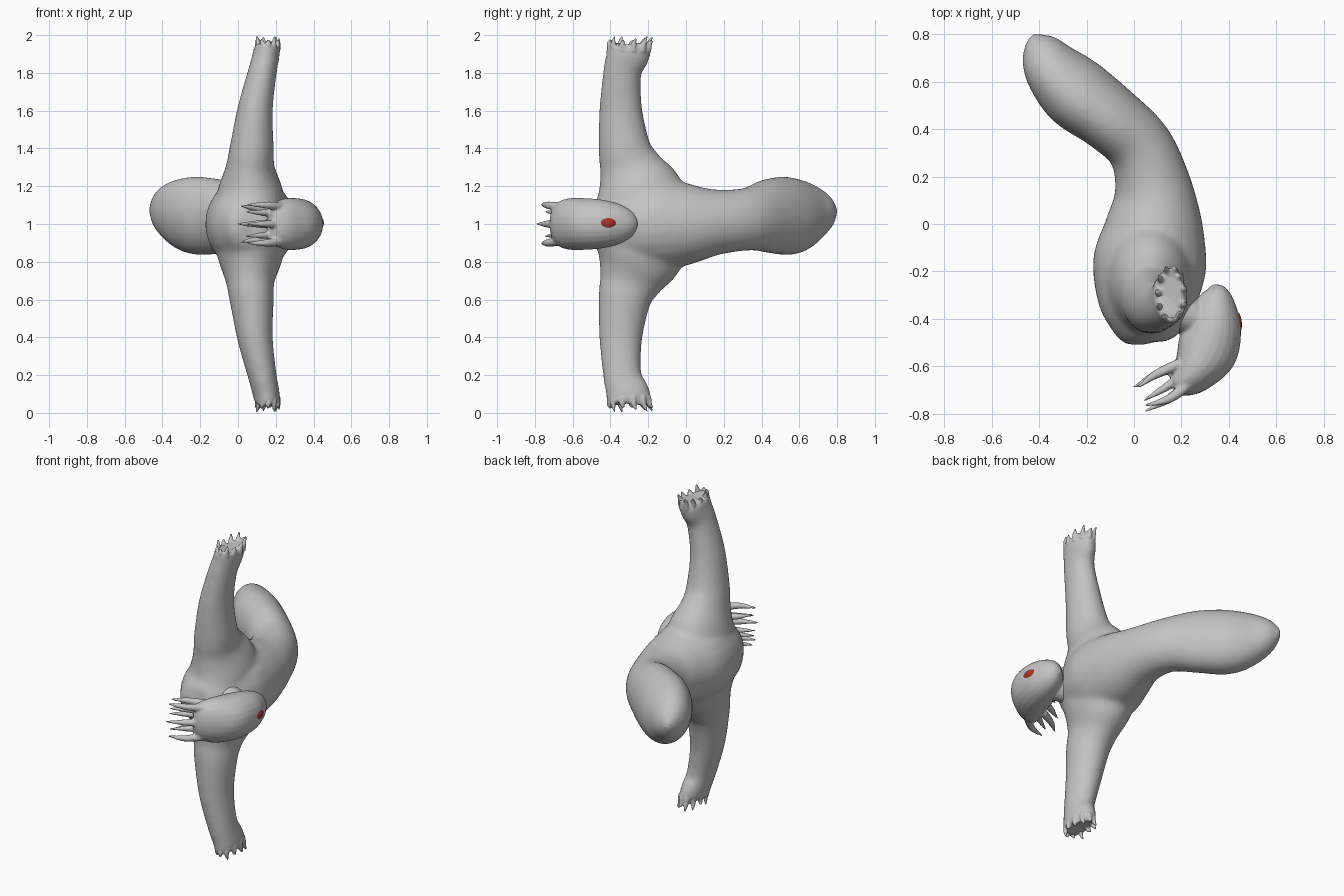
import bpy, bmesh, math
from mathutils import Vector, Matrix

cube = bpy.data.objects.get("Cube")
if cube:
    bpy.data.objects.remove(cube, do_unlink=True)


def material(name, rgb):
    m = bpy.data.materials.new(name)
    m.use_nodes = True
    m.diffuse_color = (*rgb, 1)
    m.node_tree.nodes["Principled BSDF"].inputs["Base Color"].default_value = (*rgb, 1)
    return m


GREY = material("skin grey", (0.55, 0.55, 0.55))
RED = material("eye red", (0.40, 0.035, 0.02))


def spline(points, steps):
    """Catmull-Rom through vectors of position plus radii."""
    p = [Vector(q) for q in points]
    p = [2 * p[0] - p[1]] + p + [2 * p[-1] - p[-2]]
    out = []
    for i in range(1, len(p) - 2):
        a, b, c, d = p[i - 1:i + 3]
        for k in range(steps):
            t = k / steps
            out.append(0.5 * (2 * b + (c - a) * t + (2 * a - 5 * b + 4 * c - d) * t ** 2
                              + (3 * b - a - 3 * c + d) * t ** 3))
    return out + [p[-2]]


def loft(bm, stations, ref, steps=6, sides=24, roll=0.0):
    """Elliptical tube; stations are x, y, z, side radius, radius along ref."""
    pts = spline(stations, steps)
    pos = [Vector(p[:3]) for p in pts]
    rings = []
    for i, p in enumerate(pts):
        t = (pos[min(i + 1, len(pos) - 1)] - pos[max(i - 1, 0)]).normalized()
        side = t.cross(Vector(ref)).normalized()
        up = side.cross(t)
        turn = Matrix.Rotation(roll * i / len(pts), 3, t)
        side, up = turn @ side, turn @ up
        ring = []
        for k in range(sides):
            a = math.tau * k / sides
            ring.append(bm.verts.new(pos[i] + side * math.cos(a) * max(p[3], 0.002)
                                     + up * math.sin(a) * max(p[4], 0.002)))
        rings.append(ring)
    for r, q in zip(rings, rings[1:]):
        for k in range(sides):
            n = (k + 1) % sides
            bm.faces.new((r[k], r[n], q[n], q[k]))
    bm.faces.new(rings[0][::-1])
    bm.faces.new(rings[-1])


def finish(bm, name, mat, voxel=0.0, smooth=0):
    bmesh.ops.recalc_face_normals(bm, faces=bm.faces)
    mesh = bpy.data.meshes.new(name)
    bm.to_mesh(mesh)
    bm.free()
    mesh.materials.append(mat)
    for f in mesh.polygons:
        f.use_smooth = True
    ob = bpy.data.objects.new(name, mesh)
    bpy.context.collection.objects.link(ob)
    if voxel:
        r = ob.modifiers.new("Merge", "REMESH")
        r.mode, r.voxel_size, r.use_smooth_shade = "VOXEL", voxel, True
        s = ob.modifiers.new("Soften", "SMOOTH")
        s.factor, s.iterations = 0.5, smooth
    return ob


def claw(bm, base, mid, tip, r):
    loft(bm, [(*base, r, r), (*mid, r * 0.75, r * 0.75), (*tip, r * 0.2, r * 0.2)],
         (0.3, 0.5, 0.8), 5, 10)


# Torso and broad tail, with both limbs blended in
bm = bmesh.new()
loft(bm, [(0.03, -0.51, 1, 0.02, 0.02), (0.03, -0.48, 1, 0.11, 0.12),
          (0.045, -0.38, 1, 0.19, 0.20), (0.065, -0.18, 1, 0.24, 0.25),
          (0.085, 0, 1, 0.207, 0.22), (0.08, 0.16, 1.01, 0.163, 0.175),
          (0.025, 0.325, 1.025, 0.14, 0.167), (-0.1, 0.445, 1.04, 0.142, 0.2),
          (-0.24, 0.55, 1.045, 0.152, 0.208), (-0.34, 0.65, 1.06, 0.125, 0.17),
          (-0.40, 0.745, 1.07, 0.08, 0.1), (-0.43, 0.80, 1.075, 0.01, 0.02)],
     (0, 0, 1), roll=-0.25)
for s in (1, -1):
    loft(bm, [(0.065, -0.22, 1, 0.20, 0.26), (0.065, -0.25, 1 + 0.17 * s, 0.175, 0.235),
              (0.065, -0.295, 1 + 0.3 * s, 0.13, 0.17), (0.073, -0.325, 1 + 0.4 * s, 0.118, 0.14),
              (0.09, -0.345, 1 + 0.6 * s, 0.095, 0.115), (0.128, -0.338, 1 + 0.8 * s, 0.077, 0.102),
              (0.148, -0.31, 1 + 0.89 * s, 0.072, 0.117), (0.155, -0.30, 1 + 0.945 * s, 0.07, 0.12)],
         (0, 1, 0))
finish(bm, "body_and_limbs", GREY, 0.012, 22)

# Clawed ends of the limbs
for s, side in ((1, "upper"), (-1, "lower")):
    bm = bmesh.new()
    loft(bm, [(0.137, -0.325, 1 + 0.84 * s, 0.06, 0.09), (0.148, -0.31, 1 + 0.89 * s, 0.068, 0.11),
              (0.157, -0.298, 1 + 0.935 * s, 0.064, 0.112), (0.157, -0.298, 1 + 0.95 * s, 0.04, 0.08)],
         (0, 1, 0))
    for k in range(11):
        a = math.tau * k / 11 + 0.2
        c, d = math.cos(a), math.sin(a)
        top = 0.985 + 0.013 * math.sin(k * 2.3)
        claw(bm, (0.157 + 0.05 * c, -0.298 + 0.098 * d, 1 + 0.915 * s),
             (0.157 + 0.056 * c, -0.298 + 0.108 * d, 1 + 0.955 * s),
             (0.155 + 0.064 * c, -0.285 + 0.114 * d, 1 + top * s), 0.019)
    finish(bm, side + "_claws", GREY, 0.006, 3)

# Head with a short neck and a fan of feelers
bm = bmesh.new()
loft(bm, [(0.335, -0.255, 1, 0.01, 0.01), (0.342, -0.285, 1, 0.055, 0.065),
          (0.343, -0.35, 1, 0.09, 0.105), (0.335, -0.44, 1, 0.118, 0.128),
          (0.305, -0.54, 1, 0.128, 0.137), (0.25, -0.625, 1, 0.095, 0.135),
          (0.19, -0.675, 1, 0.06, 0.11), (0.17, -0.69, 1, 0.03, 0.08)], (0, 0, 1))
loft(bm, [(0.1, -0.33, 1, 0.09, 0.12), (0.2, -0.37, 1, 0.09, 0.11),
          (0.31, -0.42, 1, 0.07, 0.09)], (0, 0, 1))
for s in (-1, 0, 1):
    claw(bm, (0.24, -0.665, 1 + 0.09 * s), (0.15, -0.735, 1 + 0.1 * s),
         (0.045, -0.79 + 0.025 * abs(s), 1 + 0.102 * s), 0.026)
    claw(bm, (0.19, -0.59, 1 + 0.075 * s), (0.09, -0.635, 1 + 0.085 * s),
         (-0.005 + 0.02 * abs(s), -0.69, 1 + 0.095 * s), 0.025)
for s in (-1, 1):
    claw(bm, (0.21, -0.64, 1 + 0.06 * s), (0.13, -0.69, 1 + 0.06 * s),
         (0.04, -0.745, 1 + 0.065 * s), 0.024)
finish(bm, "head", GREY, 0.007, 5)

# Single eye on the outer cheek
bm = bmesh.new()
bmesh.ops.create_uvsphere(bm, u_segments=24, v_segments=14, radius=1)
bm.transform(Matrix.Translation((0.434, -0.415, 1.005)) @ Matrix.Rotation(0.1, 4, "Z")
             @ Matrix.Diagonal((0.02, 0.048, 0.03, 1)))
finish(bm, "eye", RED)
